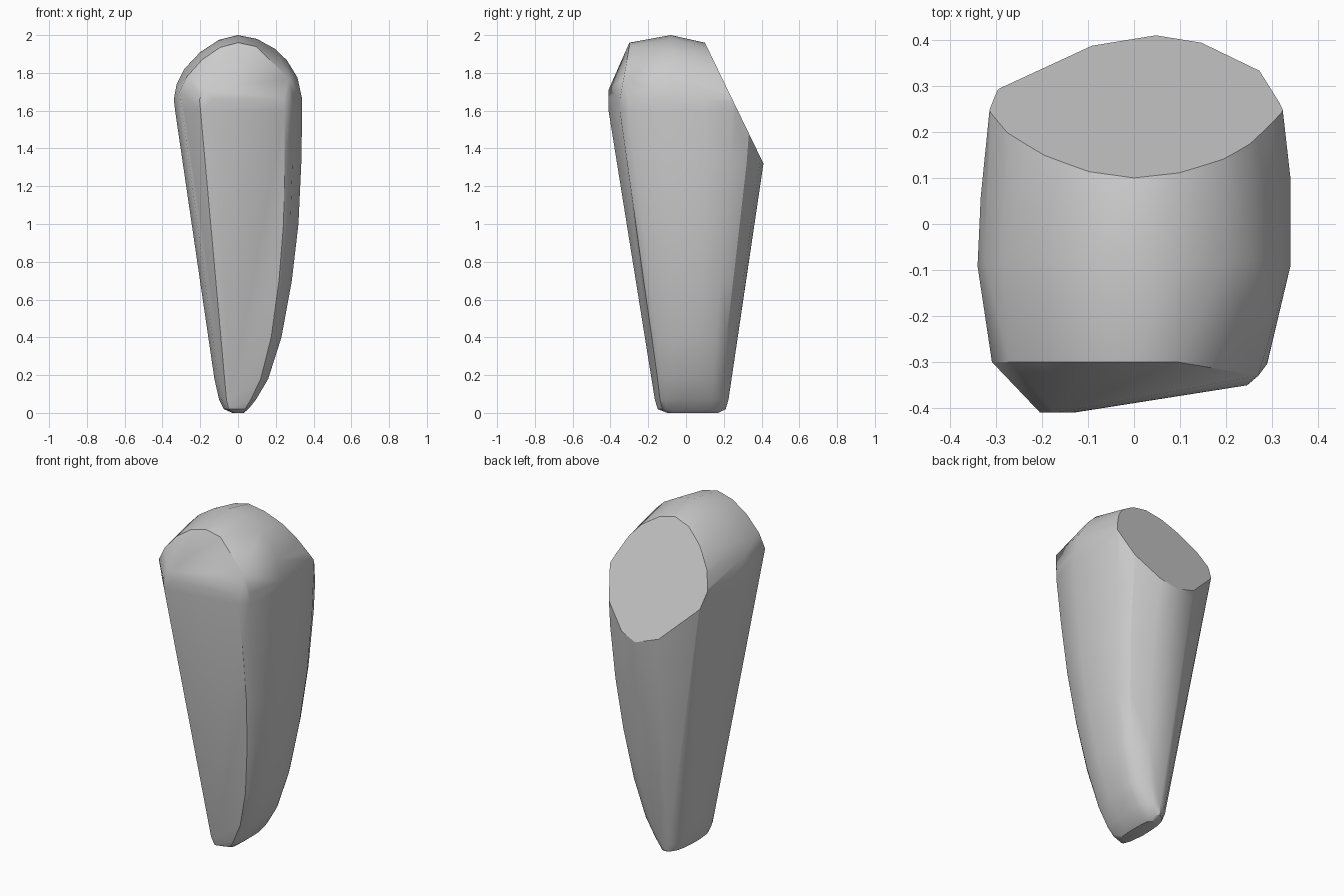
import bpy
import bmesh
import math
from mathutils import Vector

cube = bpy.data.objects.get("Cube")
if cube:
    bpy.data.objects.remove(cube, do_unlink=True)

# Plain grey stone
grey = bpy.data.materials.new("stone_grey")
grey.use_nodes = True
colour = (0.6, 0.6, 0.6, 1)
grey.diffuse_color = colour
grey.node_tree.nodes["Principled BSDF"].inputs["Base Color"].default_value = colour

# Cross-section of the body in unit space
outline = [(-1, -.25), (-.98, .1), (-.9, .45), (-.73, .72), (-.35, .93), (.08, 1),
           (.4, .95), (.8, .77), (.95, .55), (1, .2), (1, -.25), (.85, -.75),
           (.72, -.86), (-.4, -1), (-.6, -1), (-.86, -.75)]

# Levels from foot to shoulder: z, x range, y range
levels = [(0, -.03, .03, -.1, .17), (.02, -.075, .055, -.15, .21),
          (.07, -.1, .095, -.165, .225), (.18, -.125, .16, -.18, .238),
          (.4, -.157, .23, -.215, .27), (.7, -.201, .285, -.265, .317),
          (1, -.245, .32, -.313, .362), (1.32, -.29, .335, -.365, .41),
          (1.6, -.333, .34, -.41, .44), (1.66, -.34, .34, -.41, .44)]

# Rounded crown, an arch running from front to back
arch = [(-.325, 1.74), (-.285, 1.82), (-.2, 1.91), (-.1, 1.975), (0, 2),
        (.1, 1.98), (.2, 1.925), (.26, 1.865), (.315, 1.775)]

bm = bmesh.new()
for z, x0, x1, y0, y1 in levels:
    for u, v in outline:
        bm.verts.new(((x0 + x1 + u * (x1 - x0)) / 2, (y0 + y1 + v * (y1 - y0)) / 2, z))
for y, width, drop in [(-.3, .95, .04), (-.08, 1, 0), (.3, .95, .085)]:
    for x, z in arch:
        if y > -.2 or x <= .1:
            bm.verts.new((x * width, y, z - drop))
bm.verts.new((-.17, -.41, 1.71))
bm.verts.new((.27, -.33, 1.77))

hull = bmesh.ops.convex_hull(bm, input=bm.verts)
bmesh.ops.delete(bm, geom=[v for v in bm.verts if not v.link_faces], context='VERTS')

# Flat slanted cut across the upper back
cut = bmesh.ops.bisect_plane(bm, geom=bm.verts[:] + bm.edges[:] + bm.faces[:],
                             plane_co=Vector((0, .1, 1.96)),
                             plane_no=Vector((0, .64, .31)), clear_outer=True)
bmesh.ops.contextual_create(bm, geom=[e for e in bm.edges if e.is_boundary])
bmesh.ops.remove_doubles(bm, verts=bm.verts, dist=.002)
bmesh.ops.dissolve_limit(bm, angle_limit=math.radians(1), verts=bm.verts, edges=bm.edges)
bmesh.ops.recalc_face_normals(bm, faces=bm.faces)

mesh = bpy.data.meshes.new("tapered_stone")
bm.to_mesh(mesh)
bm.free()
mesh.materials.append(grey)
stone = bpy.data.objects.new("tapered_stone", mesh)
bpy.context.collection.objects.link(stone)
bpy.context.view_layer.objects.active = stone
stone.select_set(True)
bpy.ops.object.shade_smooth_by_angle(angle=math.radians(30))
